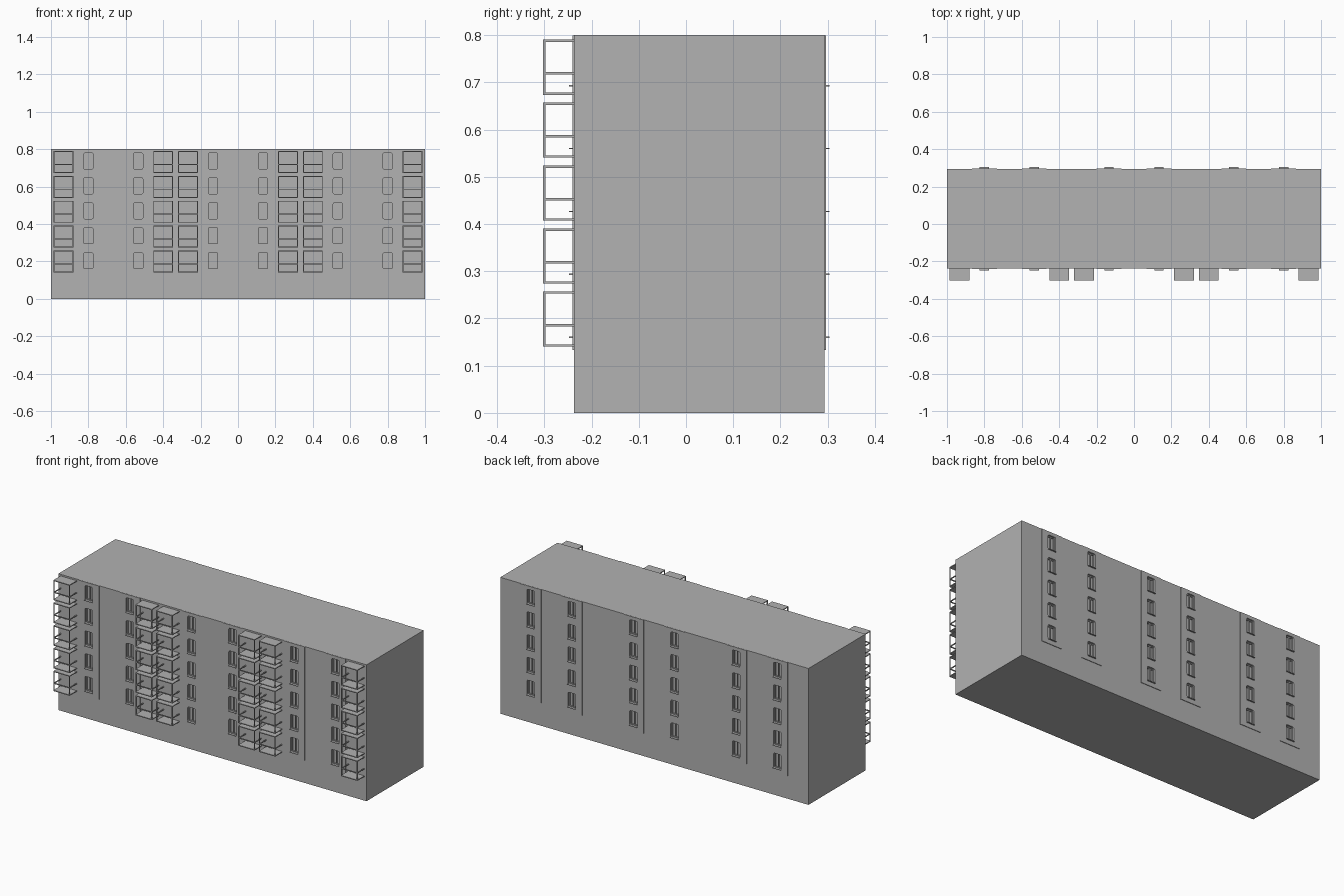
import bpy, bmesh
from mathutils import Matrix, Vector

if "Cube" in bpy.data.objects:
    bpy.data.objects.remove(bpy.data.objects["Cube"])

concrete = bpy.data.materials.new("concrete_grey")
concrete.diffuse_color = (0.445, 0.445, 0.445, 1)
concrete.use_nodes = True
concrete.node_tree.nodes["Principled BSDF"].inputs["Base Color"].default_value = concrete.diffuse_color

M = 2 / 15                       # module size, width and storey height
Y_FRONT, Y_BACK = -0.237, 0.293
STOREYS = [M * (k + 1) for k in range(5)]
WINDOW_X = [s * M * n for n in (1, 4, 6) for s in (-1, 1)]
BALCONY_X = [s * M * n for n in (2, 3, 7) for s in (-1, 1)]
SIDES = ((Y_FRONT, -1), (Y_BACK, 1))


def box(bm, x0, x1, y0, y1, z0, z1, round_y=0):
    """Add a box; round_y rounds the four edges that run along y."""
    y0, y1 = min(y0, y1), max(y0, y1)
    size = Matrix.Diagonal((x1 - x0, y1 - y0, z1 - z0, 1))
    mid = Matrix.Translation(((x0 + x1) / 2, (y0 + y1) / 2, (z0 + z1) / 2))
    verts = bmesh.ops.create_cube(bm, size=1, matrix=mid @ size)["verts"]
    if round_y:
        edges = {e for v in verts for e in v.link_edges}
        along = [e for e in edges
                 if abs(e.verts[0].co.y - e.verts[1].co.y) > 1e-5]
        bmesh.ops.bevel(bm, geom=along, offset=round_y, segments=2,
                        profile=0.5, affect='EDGES')


def make(name, bm):
    me = bpy.data.meshes.new(name)
    bm.to_mesh(me)
    bm.free()
    me.materials.append(concrete)
    ob = bpy.data.objects.new(name, me)
    bpy.context.collection.objects.link(ob)
    return ob


# main block
bm = bmesh.new()
box(bm, -1, 1, Y_FRONT, Y_BACK, 0, 0.8)
block = make("main_block", bm)

# slightly raised facade strips behind each window column
bm = bmesh.new()
for x in WINDOW_X:
    for y, d in SIDES:
        box(bm, x - M / 2, x + M / 2, y - d * 0.002, y + d * 0.0035, M, 0.7995)
strips = make("facade_strips", bm)

# rounded window openings cut through strips into the block
W, Z0, Z1 = 0.025, 0.027, 0.113
bm = bmesh.new()
for x in WINDOW_X:
    for z in STOREYS:
        for y, d in SIDES:
            box(bm, x - W, x + W, y - d * 0.012, y + d * 0.02,
                z + Z0, z + Z1, round_y=0.007)
cutter = make("window_cutter", bm)
cutter.hide_render = True
for ob in (block, strips):
    mod = ob.modifiers.new("openings", 'BOOLEAN')
    mod.operation, mod.object, mod.solver = 'DIFFERENCE', cutter, 'EXACT'
    bpy.context.view_layer.objects.active = ob
    bpy.ops.object.modifier_apply(modifier=mod.name)
bpy.data.objects.remove(cutter)

# window frames with a centre mullion, and sills
frames, sills = bmesh.new(), bmesh.new()
T = 0.005
for x in WINDOW_X:
    for z in STOREYS:
        for y, d in SIDES:
            ya, yb = y - d * 0.0125, y - d * 0.006
            a, b = z + Z0, z + Z1
            for c in (x - W + T / 2, x, x + W - T / 2):
                box(frames, c - T / 2, c + T / 2, ya, yb, a + 0.003, b - 0.003)
            for c in (a + T / 2, b - T / 2):
                box(frames, x - W + 0.003, x + W - 0.003, ya, yb,
                    c - T / 2, c + T / 2)
            box(sills, x - W, x + W, y - d * 0.004, y + d * 0.0105,
                a - 0.002, a + 0.001)
make("window_frames", frames)
make("window_sills", sills)

# balconies: floor, roof, corner posts and a rail on three sides
slabs, rails = bmesh.new(), bmesh.new()
H, Y0, P = 0.053, -0.303, 0.005
for x in BALCONY_X:
    for z in STOREYS:
        lo, hi = z + 0.007, z + 0.124
        for a in (lo, hi - P):
            box(slabs, x - H, x + H, Y0, Y_FRONT + 0.002, a, a + P)
        r = z + 0.050
        box(rails, x - H, x + H, Y0, Y0 + P, r, r + P)
        for s in (-1, 1):
            c = x + s * (H - P / 2)
            box(rails, c - P / 2, c + P / 2, Y0, Y0 + P, lo + P, hi - P)
            box(rails, c - P / 2, c + P / 2, Y0 + P, Y_FRONT + 0.002, r, r + P)
make("balcony_slabs", slabs)
make("balcony_rails", rails)
